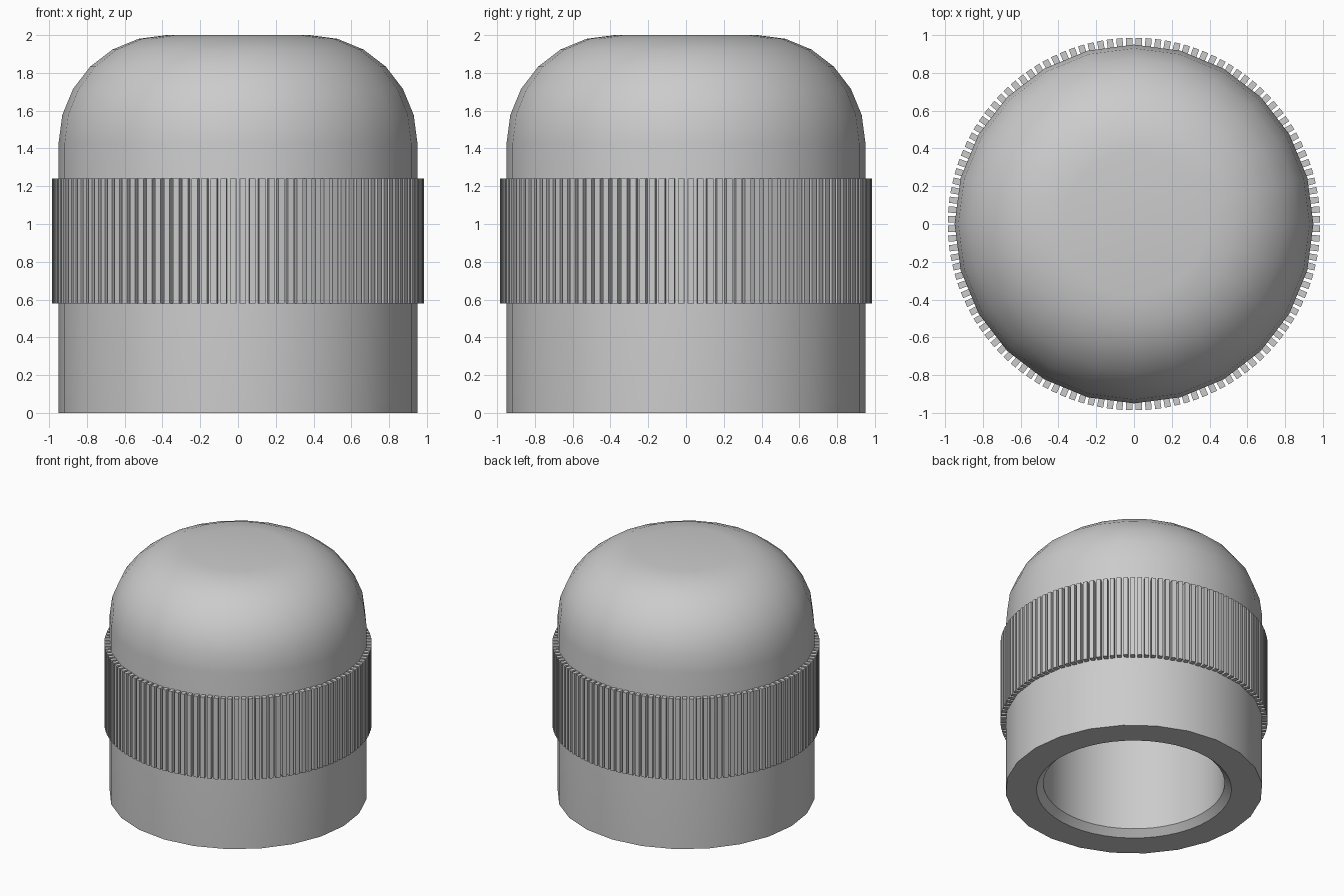
import bpy, bmesh, math
from mathutils import Matrix, Vector

cube = bpy.data.objects.get("Cube")
if cube:
    bpy.data.objects.remove(cube, do_unlink=True)

grey = bpy.data.materials.new("plain grey")
grey.use_nodes = True
grey.diffuse_color = (0.6, 0.6, 0.6, 1)
grey.node_tree.nodes["Principled BSDF"].inputs["Base Color"].default_value = (0.6, 0.6, 0.6, 1)


def finish(bm, name):
    bmesh.ops.recalc_face_normals(bm, faces=bm.faces)
    mesh = bpy.data.meshes.new(name)
    bm.to_mesh(mesh)
    bm.free()
    obj = bpy.data.objects.new(name, mesh)
    bpy.context.collection.objects.link(obj)
    mesh.materials.append(grey)
    return obj


def lathe(name, profile, sides):
    """Closed solid of revolution from (radius, height) pairs."""
    bm = bmesh.new()
    rings = [[bm.verts.new((r * math.cos(math.tau * i / sides),
                            r * math.sin(math.tau * i / sides), z))
              for i in range(sides)] for r, z in profile]
    for low, high in zip(rings, rings[1:]):
        for i in range(sides):
            j = (i + 1) % sides
            bm.faces.new((low[i], low[j], high[j], high[i]))
    bm.faces.new(rings[0])
    bm.faces.new(rings[-1])
    return finish(bm, name)


# Cap body: straight wall with a rounded shoulder and flat crown
RADIUS, ROUND, SHOULDER = 0.95, 0.57, 1.43
profile = [(RADIUS, 0)]
for step in range(7):
    a = math.radians(15 * step)
    profile.append((RADIUS - ROUND + ROUND * math.cos(a), SHOULDER + ROUND * math.sin(a)))
body = lathe("cap_body", profile, 24)

# Chamfered blind bore in the underside
bore = lathe("bore_cutter", [(0.77, -0.05), (0.72, 0), (0.67, 0.05), (0.67, 1.4)], 48)
bore.hide_render = True
cut = body.modifiers.new("bore", "BOOLEAN")
cut.operation = "DIFFERENCE"
cut.solver = "EXACT"
cut.object = bore
bpy.context.view_layer.objects.active = body
body.select_set(True)
bpy.ops.object.modifier_apply(modifier=cut.name)
bpy.data.objects.remove(bore, do_unlink=True)
bpy.ops.object.shade_smooth_by_angle(angle=math.radians(30))

# Ring of upright grip ribs
RIBS = 120
LOW, HIGH = 0.58, 1.24
bm = bmesh.new()
for i in range(RIBS):
    turn = Matrix.Rotation(math.tau * (i + 0.5) / RIBS, 4, "Z")
    place = Matrix.Translation(Vector((0.958, 0, (LOW + HIGH) / 2)))
    size = Matrix.Diagonal((0.056, 0.033, HIGH - LOW, 1))
    bmesh.ops.create_cube(bm, size=1, matrix=turn @ place @ size)
finish(bm, "grip_ribs")
